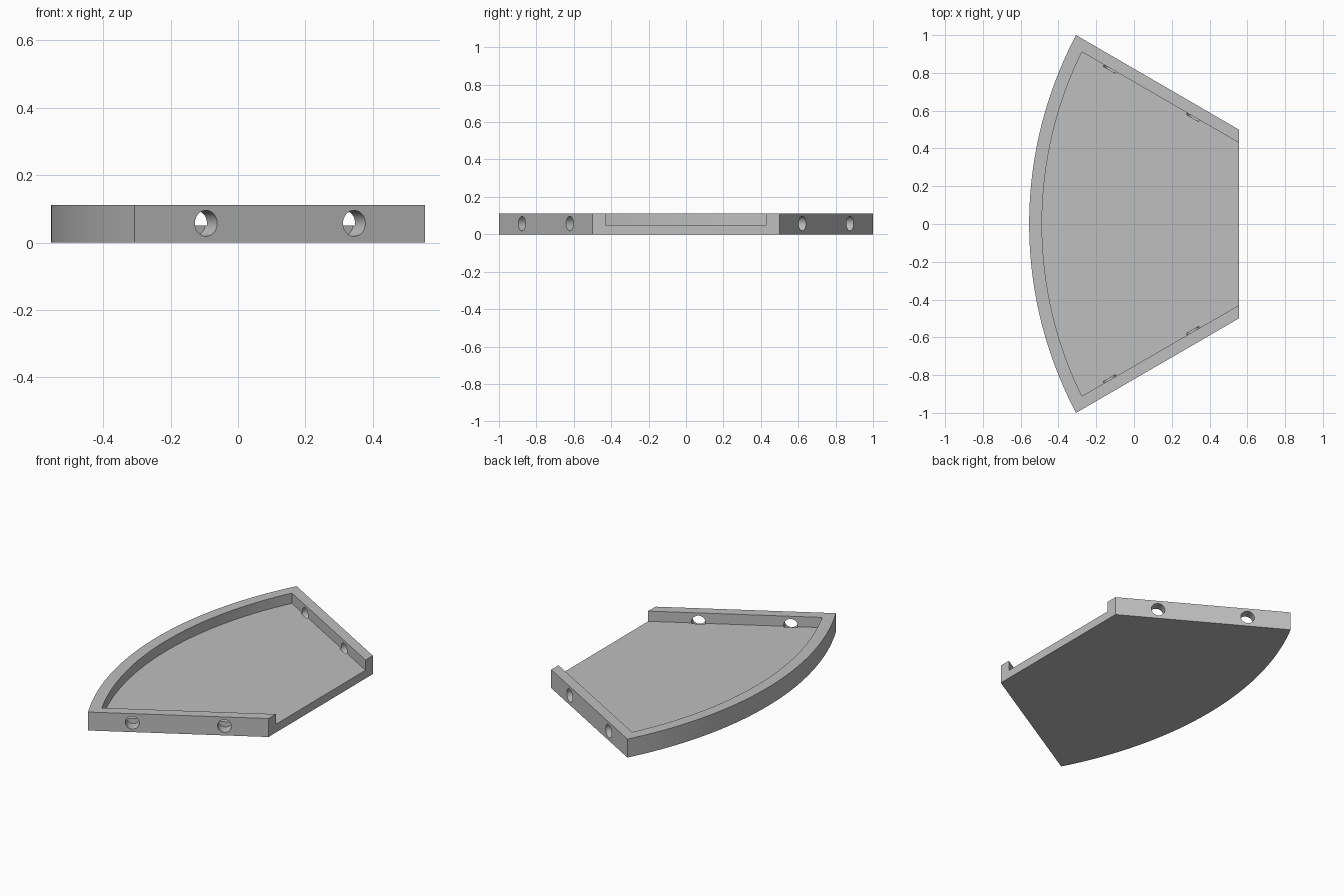
import bpy
import bmesh
import math
from mathutils import Vector

cube = bpy.data.objects.get("Cube")
if cube:
    bpy.data.objects.remove(cube, do_unlink=True)

HEIGHT, FLOOR = 0.112, 0.05
BACK = 0.555             # x of the straight open edge
ARC_X, ARC_R = 1.583, 2.138   # centre and radius of the curved edge
SLOPE = 0.58             # taper of the two side walls
WALL = 0.0605            # side wall thickness
HOLE_R, HOLE_Z = 0.0385, 0.057

grey = bpy.data.materials.new("plain grey")
grey.use_nodes = True
grey.diffuse_color = (0.52, 0.52, 0.52, 1)
grey.node_tree.nodes["Principled BSDF"].inputs["Base Color"].default_value = (0.52, 0.52, 0.52, 1)


def sector(name, radius, corner_y, end_x, end_y, z0, z1, steps=48):
    """Prism with a curved left edge and straight tapering sides."""
    a = math.asin(corner_y / radius)
    pts = []
    for i in range(steps + 1):
        t = a - 2 * a * i / steps
        pts.append((ARC_X - radius * math.cos(t), radius * math.sin(t)))
    pts += [(end_x, -end_y), (end_x, end_y)]
    bm = bmesh.new()
    face = bm.faces.new([bm.verts.new((x, y, z0)) for x, y in pts])
    ext = bmesh.ops.extrude_face_region(bm, geom=[face])
    top = [v for v in ext["geom"] if isinstance(v, bmesh.types.BMVert)]
    bmesh.ops.translate(bm, verts=top, vec=(0, 0, z1 - z0))
    bmesh.ops.recalc_face_normals(bm, faces=bm.faces)
    mesh = bpy.data.meshes.new(name)
    bm.to_mesh(mesh)
    bm.free()
    obj = bpy.data.objects.new(name, mesh)
    bpy.context.collection.objects.link(obj)
    mesh.materials.append(grey)
    return obj


def cut(target, cutter):
    """Subtract the cutter, then remove it."""
    cutter.hide_render = True
    bpy.context.view_layer.objects.active = target
    mod = target.modifiers.new("cut", "BOOLEAN")
    mod.operation = "DIFFERENCE"
    mod.solver = "EXACT"
    mod.object = cutter
    bpy.ops.object.modifier_apply(modifier=mod.name)
    bpy.data.objects.remove(cutter, do_unlink=True)


# Solid tray body
tray = sector("tray", ARC_R, 1.0, BACK, 0.5, 0, HEIGHT)

# Recess, open at the straight edge
over = 0.1
cut(tray, sector("recess_cutter", ARC_R - 0.068, 0.911, BACK + over,
                 0.43 - over * SLOPE, FLOOR, HEIGHT + over))

# Two bolt holes square through each side wall
for side in (1, -1):
    normal = Vector((SLOPE, side, 0)).normalized()
    for x in (-0.095, 0.345):
        outer = Vector((x, side * (0.5 + (BACK - x) * SLOPE), HOLE_Z))
        start, end = outer + normal * 0.05, outer - normal * (WALL + 0.01)
        bpy.ops.mesh.primitive_cylinder_add(
            vertices=40, radius=HOLE_R, depth=(start - end).length,
            location=(start + end) / 2,
            rotation=normal.to_track_quat("Z", "Y").to_euler())
        drill = bpy.context.object
        drill.name = "hole_cutter"
        drill.data.materials.append(grey)
        cut(tray, drill)

# Smooth the curved walls, keep edges crisp
bpy.ops.object.select_all(action="DESELECT")
tray.select_set(True)
bpy.context.view_layer.objects.active = tray
bpy.ops.object.shade_smooth_by_angle(angle=math.radians(25))
